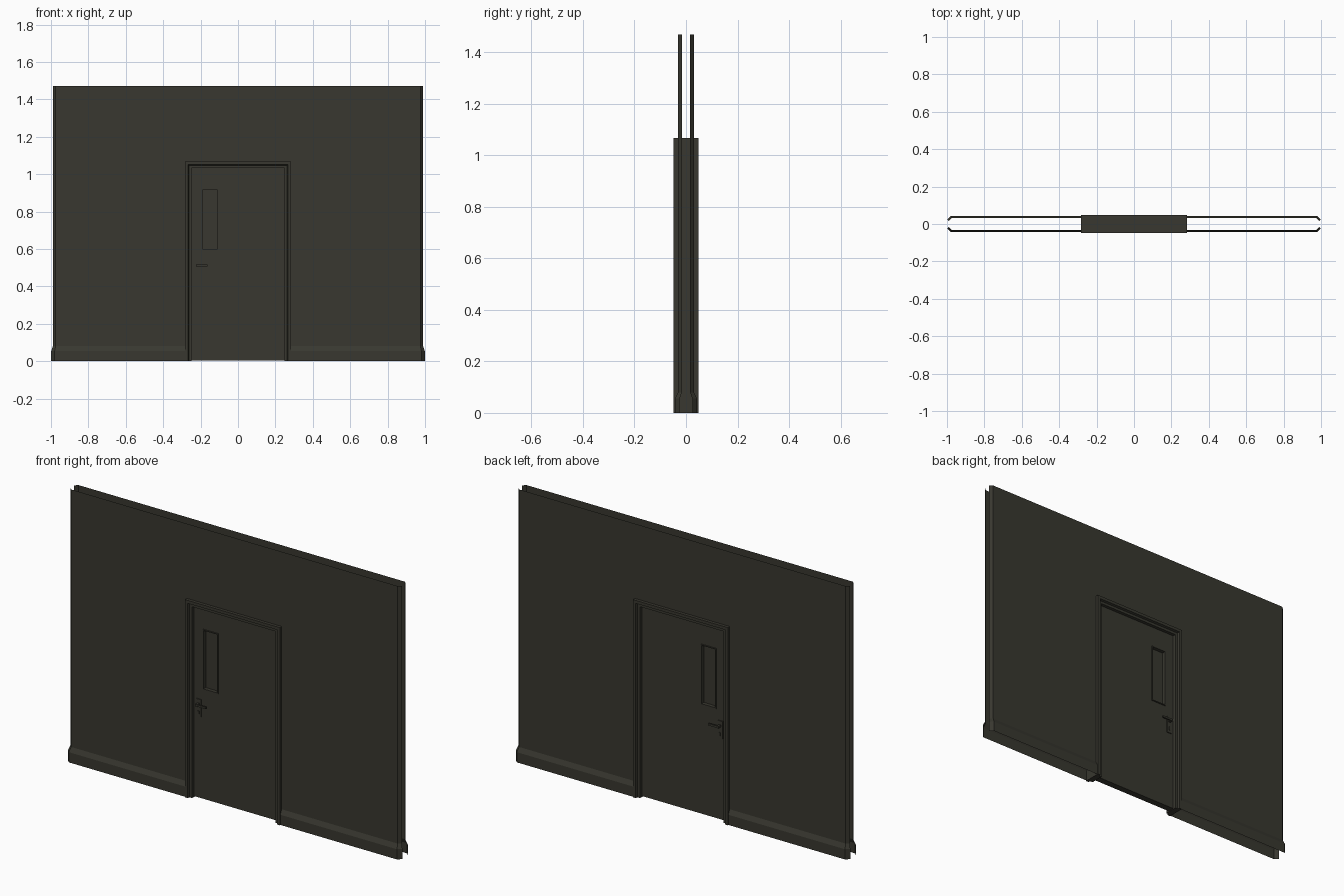
import bpy, bmesh, math
from mathutils import Vector

if "Cube" in bpy.data.objects:
    bpy.data.objects.remove(bpy.data.objects["Cube"])

mat = bpy.data.materials.new("dark olive")
mat.diffuse_color = (0.04, 0.039, 0.029, 1)
mat.use_nodes = True
mat.node_tree.nodes["Principled BSDF"].inputs["Base Color"].default_value = mat.diffuse_color


def finish(name, bm):
    me = bpy.data.meshes.new(name)
    bm.to_mesh(me)
    bm.free()
    ob = bpy.data.objects.new(name, me)
    me.materials.append(mat)
    bpy.context.collection.objects.link(ob)
    return ob


def quad(bm, pts, side=0):
    """Add a face; side = -1/+1 makes it look towards -y/+y."""
    f = bm.faces.new([bm.verts.new(p) for p in pts])
    f.normal_update()
    if side and f.normal.y * side < 0:
        f.normal_flip()


def box(name, x0, x1, y0, y1, z0, z1):
    bm = bmesh.new()
    bmesh.ops.create_cube(bm, size=1)
    for v in bm.verts:
        v.co = Vector(((x0 + x1) / 2 + v.co.x * (x1 - x0),
                       (y0 + y1) / 2 + v.co.y * (y1 - y0),
                       (z0 + z1) / 2 + v.co.z * (z1 - z0)))
    return finish(name, bm)


def sweep(name, profile, path, closed):
    """Sweep a closed (inset, y) profile; path(inset) gives the (x, z) corners."""
    bm = bmesh.new()
    rows = [[bm.verts.new((x, y, z)) for x, z in path(w)] for w, y in profile]
    n = len(rows[0])
    for i in range(len(rows)):
        a, b = rows[i], rows[(i + 1) % len(rows)]
        for j in range(n if closed else n - 1):
            k = (j + 1) % n
            bm.faces.new((a[j], a[k], b[k], b[j]))
    if not closed:
        for j in (0, n - 1):
            bm.faces.new([r[j] for r in rows])
    bmesh.ops.recalc_face_normals(bm, faces=bm.faces[:])
    return finish(name, bm)


H, HOLE_X, HOLE_Z = 1.47, 0.272, 1.055
WALL = [(0.975, 0.031), (0.99, 0.016)]       # chamfered end, (x, y)
SKIRT = [(0.98, 0.043), (0.9985, 0.0245)]

for side, label in ((-1, "front"), (1, "back")):
    # wall sheet around the doorway, and its skirting board
    wall, skirt = bmesh.new(), bmesh.new()
    for m in (-1, 1):
        low = [(HOLE_X, 0.031)] + WALL
        out = [(HOLE_X, 0.043)] + SKIRT
        for i in range(2):
            def p(q, z):
                return (m * q[0], side * q[1], z)
            quad(wall, [p(low[i], .08), p(low[i + 1], .08), p(low[i + 1], H), p(low[i], H)], side)
            quad(skirt, [p(out[i], 0), p(out[i + 1], 0), p(out[i + 1], .055), p(out[i], .055)], side)
            quad(skirt, [p(out[i], .055), p(out[i + 1], .055), p(low[i + 1], .08), p(low[i], .08)], side)
    y = side * 0.031
    quad(wall, [(-HOLE_X, y, HOLE_Z), (HOLE_X, y, HOLE_Z), (HOLE_X, y, H), (-HOLE_X, y, H)], side)
    for name, bm in (("wall_", wall), ("skirting_", skirt)):
        bmesh.ops.remove_doubles(bm, verts=bm.verts[:], dist=1e-5)
        finish(name + label, bm)

# door frame with stepped architrave
half = [(0, -.048), (.016, -.048), (.02, -.036), (.034, -.036)]
sweep("door_frame", half + [(w, -y) for w, y in reversed(half)],
      lambda w: [(-.283 + w, 0), (-.283 + w, 1.067 - w),
                 (.283 - w, 1.067 - w), (.283 - w, 0)], False)

# door leaf with a window opening
D = 0.018
xs, zs = [-.25, -.195, -.104, .25], [0.004, .595, .92, 1.034]
bm = bmesh.new()
for side in (-1, 1):
    for i in range(3):
        for j in range(3):
            if (i, j) != (1, 1):
                quad(bm, [(xs[a], side * D, zs[b]) for a, b in
                          ((i, j), (i + 1, j), (i + 1, j + 1), (i, j + 1))], side)
quad(bm, [(-.25, D, .004), (.25, D, .004), (.25, -D, .004), (-.25, -D, .004)])
bmesh.ops.remove_doubles(bm, verts=bm.verts[:], dist=1e-5)
finish("door_leaf", bm)

# window rim and pane
R = D + 0.005
sweep("window_rim", [(0, -R), (.005, -R), (.005, R), (0, R)],
      lambda w: [(xs[1] + w, zs[1] + w), (xs[2] - w, zs[1] + w),
                 (xs[2] - w, zs[2] - w), (xs[1] + w, zs[2] - w)], True)
box("window_pane", xs[1] + .004, xs[2] - .004, -.003, .003, zs[1] + .004, zs[2] - .004)

# handles on both sides
for side, label in ((-1, "front"), (1, "back")):
    def span(a, b):
        return sorted((side * a, side * b))
    box("handle_plate_" + label, -.234, -.205, *span(D, D + .005), .443, .537)
    box("handle_neck_" + label, -.225, -.213, *span(D, .044), .505, .517)
    box("handle_lever_" + label, -.225, -.162, *span(.036, .044), .506, .516)
    box("lock_cylinder_" + label, -.223, -.215, *span(D, .027), .458, .475)
